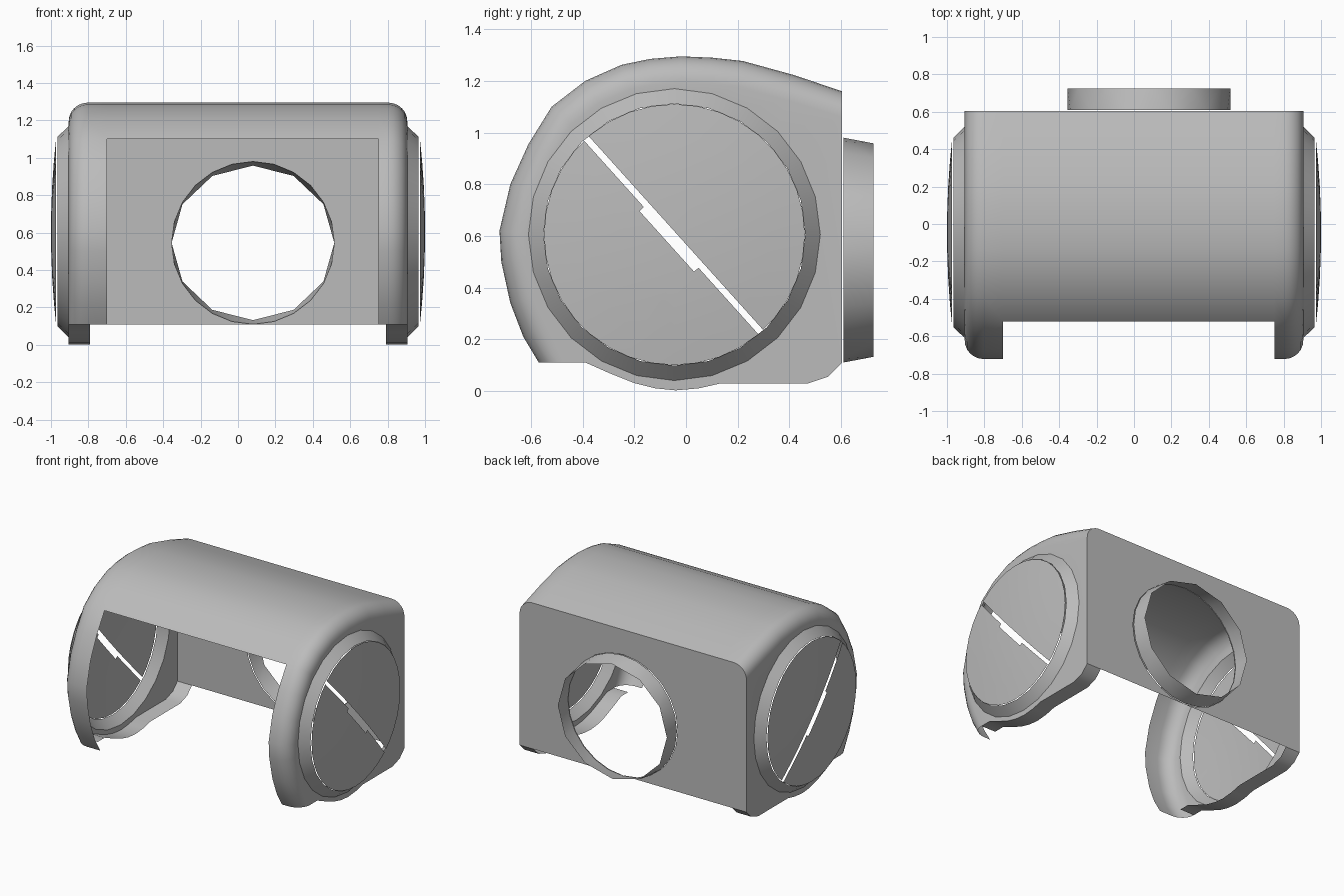
import bpy, bmesh, math
from mathutils import Vector

if "Cube" in bpy.data.objects:
    bpy.data.objects.remove(bpy.data.objects["Cube"])

grey = bpy.data.materials.new("plain_grey")
grey.diffuse_color = (0.5, 0.5, 0.5, 1)
grey.use_nodes = True
grey.node_tree.nodes["Principled BSDF"].inputs["Base Color"].default_value = grey.diffuse_color

CY, CZ, R = -0.045, 0.605, 0.565          # round end opening
PX, PZ, PR = 0.08, 0.545, 0.435           # rear pipe
BACK = 0.603


def finish(bm, name, outward, angle=30):
    """Weld, orient so that 'outward(face)' is mostly positive, and link."""
    bmesh.ops.remove_doubles(bm, verts=bm.verts, dist=0.0008)
    bmesh.ops.recalc_face_normals(bm, faces=bm.faces)
    bm.normal_update()
    if sum(f.normal.dot(outward(f)) * f.calc_area() for f in bm.faces) < 0:
        bmesh.ops.reverse_faces(bm, faces=bm.faces)
    me = bpy.data.meshes.new(name)
    bm.to_mesh(me)
    bm.free()
    me.materials.append(grey)
    ob = bpy.data.objects.new(name, me)
    bpy.context.collection.objects.link(ob)
    bpy.ops.object.select_all(action='DESELECT')
    ob.select_set(True)
    bpy.context.view_layer.objects.active = ob
    bpy.ops.object.shade_smooth_by_angle(angle=math.radians(angle))
    return ob


def loft(bm, rows):
    grid = [[bm.verts.new(p) for p in row] for row in rows]
    for a, b in zip(grid, grid[1:]):
        for i in range(len(a) - 1):
            bm.faces.new((a[i], a[i + 1], b[i + 1], b[i]))


def fill(bm, loops, normal):
    """Flat face bounded by several closed loops (holes allowed)."""
    edges = []
    for pts in loops:
        vs = [bm.verts.new(p) for p in pts]
        edges += [bm.edges.new((vs[i - 1], vs[i])) for i in range(len(vs))]
    bmesh.ops.triangle_fill(bm, edges=edges, use_beauty=True, normal=normal)


def circle(n, r, phase=0.0):
    return [(r * math.cos(math.tau * i / n + phase), r * math.sin(math.tau * i / n + phase))
            for i in range(n)]


# Cross-section (y, z): rear top edge, over the top, down the front
profile = [(BACK, 1.16), (0.42, 1.222), (0.22, 1.277), (0.1, 1.29), (-0.02, 1.295),
           (-0.14, 1.285), (-0.25, 1.262), (-0.39, 1.2), (-0.52, 1.1), (-0.61, 0.955),
           (-0.68, 0.8), (-0.722, 0.62), (-0.715, 0.5), (-0.68, 0.34), (-0.63, 0.21),
           (-0.57, 0.11)]
LIP = 8                                    # index of the front opening's top edge
# Lower edge of each end (y, z), front to rear
lower = [(-0.39, 0.11), (-0.3, 0.07), (-0.2, 0.03), (-0.12, 0.01), (-0.04, 0.002),
         (0.05, 0.01), (0.13, 0.028), (0.47, 0.028), (0.55, 0.055), (BACK, 0.108)]


def inset(d):
    out = []
    for i, p in enumerate(profile):
        a = Vector(profile[max(i - 1, 0)])
        b = Vector(profile[min(i + 1, len(profile) - 1)])
        t = (b - a).normalized()
        q = Vector(p) + Vector((-t.y, t.x)) * d
        if i == 0:
            q = Vector((BACK, p[1] - d))
        elif i == len(profile) - 1:
            q = Vector((p[0] + d, p[1]))
        out.append((q.x, q.y))
    return out


steps = [(0.805, 0), (0.831, 0.004), (0.855, 0.014), (0.876, 0.03),
         (0.892, 0.05), (0.902, 0.075), (0.905, 0.1)]

# Housing shell: curved cover, rounded ends, flat end walls, back wall
bm = bmesh.new()
loft(bm, [[(x, y, z) for y, z in profile[:LIP + 1]] for x in (-0.805, -0.7, 0.75, 0.805)])
for s, inner in ((-1, 0.7), (1, 0.75)):
    loft(bm, [[(s * x, y, z) for y, z in profile[LIP:]] for x in (inner, 0.805)])
    loft(bm, [[(s * x, y, z) for y, z in inset(d)] for x, d in steps])
    rim = inset(0.1)
    loft(bm, [[(s * x, y, z) for y, z in [rim[-1]] + lower] for x in (0.79, 0.905)])
    hole = [(s * 0.905, CY + u, CZ + v) for u, v in circle(24, R, math.pi / 2)]
    fill(bm, [[(s * 0.905, y, z) for y, z in rim + lower], hole], (s, 0, 0))
    # bevelled ring around the opening
    ring = [[(s * x, CY + u, CZ + v) for u, v in (c + c[:1])]
            for x, c in ((0.905, circle(24, R, math.pi / 2)),
                         (0.965, circle(24, 0.507, math.pi / 2)))]
    loft(bm, ring)
right = [(x, BACK, 1.16 - d) for x, d in steps] + [(0.905, BACK, 0.108)]
left = [(-x, y, z) for x, y, z in reversed(right)]
pipe_hole = [(PX + u, BACK, PZ + v) for u, v in circle(24, PR)]
fill(bm, [right + left, pipe_hole], (0, 1, 0))
finish(bm, "housing_shell",
       lambda f: f.calc_center_median() - Vector((0, 0, 0.6)), 32)

# Rear pipe: faceted collar tapering slightly in height
bm = bmesh.new()
near = [bm.verts.new((PX + u, 0.61, PZ + v)) for u, v in circle(24, PR)]
far = [bm.verts.new((PX + u, 0.725, PZ + v * 0.95)) for u, v in circle(12, PR)]
for i in range(12):
    a, b, c = near[2 * i], near[2 * i + 1], near[(2 * i + 2) % 24]
    p, q = far[i], far[(i + 1) % 12]
    for tri in ((a, b, p), (b, q, p), (b, c, q)):
        bm.faces.new(tri)
finish(bm, "rear_pipe", lambda f: f.calc_center_median() - Vector((PX, 0.67, PZ)), 20)

# Domed end discs split by a stepped diagonal slit
N = Vector((0, 0.743, 0.669))
D = Vector((0, 0.669, -0.743))
BIG = 9
# (direction, limit) pairs: keep the region where direction . p <= limit
pieces = [
    [(-N, -0.380)],
    [(N, 0.355), (D, -0.638)],
    [(N, 0.332), (D, -0.322), (-D, 0.638)],
    [(N, 0.355), (-D, 0.322)],
]
for s, name in ((-1, "left_disc"), (1, "right_disc")):
    out = bmesh.new()
    for cuts in pieces:
        bm = bmesh.new()
        rows = []
        for k in range(5):
            r = 0.505 * max(k / 4, 0.002)
            c = circle(36, r)
            x = s * (1.0 - 0.028 * (k / 4) ** 2)
            rows.append([(x, CY + u, CZ + v) for u, v in c + c[:1]])
        loft(bm, rows)
        bmesh.ops.remove_doubles(bm, verts=bm.verts, dist=0.002)
        for direction, limit in cuts:
            bmesh.ops.bisect_plane(bm, geom=bm.verts[:] + bm.edges[:] + bm.faces[:],
                                   plane_co=direction * limit, plane_no=direction,
                                   clear_outer=True)
        me = bpy.data.meshes.new("piece")
        bm.to_mesh(me)
        bm.free()
        out.from_mesh(me)
        bpy.data.meshes.remove(me)
    finish(out, name, lambda f: Vector((s, 0, 0)), 40)
